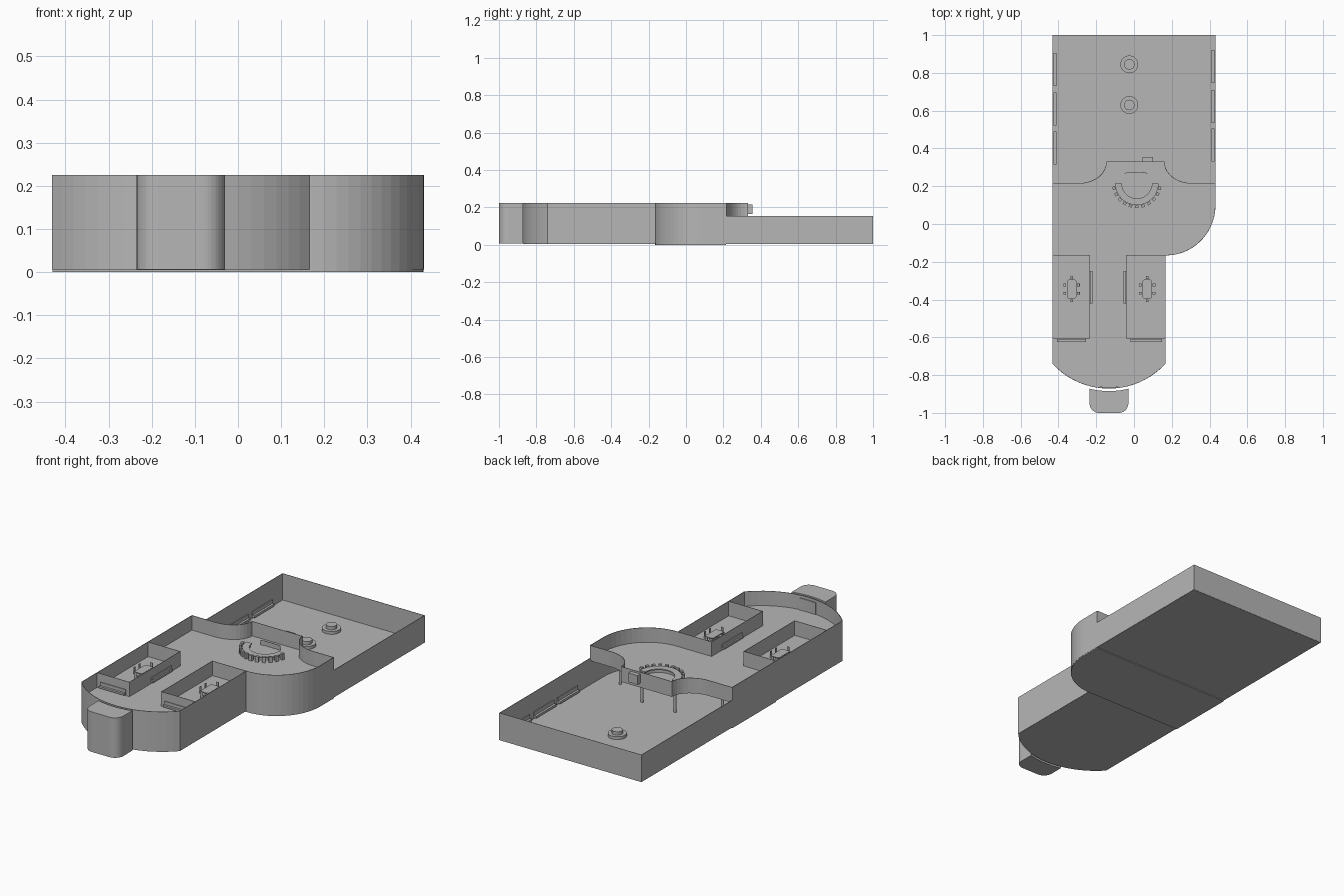
import bpy, bmesh, math

if "Cube" in bpy.data.objects:
    bpy.data.objects.remove(bpy.data.objects["Cube"])

# One stone-grey colour for everything
grey = bpy.data.materials.new("stone_grey")
grey.diffuse_color = (0.47, 0.47, 0.47, 1)
grey.use_nodes = True
grey.node_tree.nodes["Principled BSDF"].inputs["Base Color"].default_value = grey.diffuse_color

GROUND, UPPER, TOP, YARD_TOP = 0.01, 0.145, 0.225, 0.155


def finish(bm, name):
    bmesh.ops.recalc_face_normals(bm, faces=bm.faces)
    me = bpy.data.meshes.new(name)
    bm.to_mesh(me)
    bm.free()
    ob = bpy.data.objects.new(name, me)
    me.materials.append(grey)
    bpy.context.collection.objects.link(ob)
    return ob


def arc(cx, cy, rx, ry, a0, a1, n=16):
    out = []
    for i in range(n + 1):
        a = math.radians(a0 + (a1 - a0) * i / n)
        out.append((cx + rx * math.cos(a), cy + ry * math.sin(a)))
    return out


def slab(name, pts, z0, z1):
    """Closed prism over an outline."""
    bm = bmesh.new()
    f = bm.faces.new([bm.verts.new((x, y, z0)) for x, y in pts])
    ext = bmesh.ops.extrude_face_region(bm, geom=[f], use_keep_orig=True)
    verts = [g for g in ext["geom"] if isinstance(g, bmesh.types.BMVert)]
    bmesh.ops.translate(bm, verts=verts, vec=(0, 0, z1 - z0))
    return finish(bm, name)


def wall(name, pts, z0, z1, thick=0.003):
    """Thin upright wall along a path."""
    bm = bmesh.new()
    lo = [bm.verts.new((x, y, z0)) for x, y in pts]
    hi = [bm.verts.new((x, y, z1)) for x, y in pts]
    for i in range(len(pts) - 1):
        bm.faces.new((lo[i], lo[i + 1], hi[i + 1], hi[i]))
    ob = finish(bm, name)
    m = ob.modifiers.new("thickness", "SOLIDIFY")
    m.thickness, m.offset = thick, 0
    return ob


def box(name, x0, x1, y0, y1, z0, z1):
    return slab(name, [(x0, y0), (x1, y0), (x1, y1), (x0, y1)], z0, z1)


def disc(name, x, y, r, z0, z1, n=24):
    return slab(name, arc(x, y, r, r, 0, 360 - 360 / n, n - 1), z0, z1)


# Shared outline paths
CX, CY, R = -0.1325, -0.4645, 0.4055
half = math.degrees(math.asin(0.2975 / R))
bow = arc(CX, CY, R, R, 270 - half, 270 + half, 20)            # bowed front
corner = arc(0.17, 0.10, 0.26, 0.265, 270, 360, 14)            # rounded hall corner
left_cove = arc(-0.29, 0.33, 0.145, 0.115, 270, 360, 10)       # back wall coves
right_cove = arc(0.305, 0.33, 0.145, 0.115, 180, 270, 10)
back_edge = [(-0.43, 0.215)] + left_cove + right_cove + [(0.43, 0.215)]

# Ground floors
box("yard_floor", -0.43, 0.43, 0.215, 1.0, 0.005, GROUND)
slab("hall_ground_floor", [(-0.43, -0.165)] + corner + [(0.43, 0.215), (-0.43, 0.215)], 0, GROUND)
wing = bow + [(0.165, -0.165), (-0.43, -0.165)]
slab("wing_ground_floor", wing, 0.005, GROUND)

# Upper floors
slab("wing_upper_floor", wing, UPPER - 0.004, UPPER)
slab("hall_upper_floor", [(-0.43, -0.165)] + corner + back_edge[::-1], UPPER - 0.004, UPPER)

# Outer walls
wall("outer_wall", [(-0.43, 0.215)] + bow + [(0.165, -0.165)] + corner + [(0.43, 0.215)],
     0.006, TOP)
wall("back_parapet", back_edge, UPPER - 0.004, TOP)
wall("yard_wall", [(-0.43, 0.215), (-0.43, 1), (0.43, 1), (0.43, 0.215)], 0.006, YARD_TOP)

# Columns under the upper hall
for i, (x, y) in enumerate([(-0.10, 0.237), (0.10, 0.237), (-0.31, 0.126), (0.31, 0.126)]):
    disc(f"column_{i + 1}", x, y, 0.007, GROUND, UPPER, 12)

# Porch tower in front of the bowed wall
rb = 0.42
spread = math.degrees(math.asin(0.1025 / rb))
porch = (arc(-0.185, -0.95, 0.05, 0.05, 180, 270, 8) + arc(-0.08, -0.95, 0.05, 0.05, 270, 360, 8)
         + arc(CX, CY, rb, rb, 270 + spread, 270 - spread, 10))
slab("porch_tower", porch, 0.006, TOP)
wall("front_door", arc(CX, CY, R - 0.004, R - 0.004, 263, 277, 6), UPPER, UPPER + 0.065, 0.005)

# Corner rooms, each with a table, chairs and benches
for side, x0, x1, inner, s in (("left", -0.43, -0.235, -0.235, 1), ("right", -0.04, 0.165, -0.04, -1)):
    outer = x0 if s == 1 else x1
    wall(f"{side}_room_wall", [(outer, -0.605), (inner, -0.605), (inner, -0.165), (outer, -0.165)],
         UPPER, TOP)
    # bench on the corridor side
    a, b, c = inner + s * 0.003, inner + s * 0.007, inner + s * 0.015
    box(f"{side}_corridor_bench_back", min(a, b), max(a, b), -0.42, -0.25, UPPER + 0.006, UPPER + 0.035)
    box(f"{side}_corridor_bench_seat", min(b, c), max(b, c), -0.42, -0.25, UPPER + 0.008, UPPER + 0.018)
    # bench in front of the room
    box(f"{side}_front_bench_back", x0 + 0.022, x1 - 0.018, -0.612, -0.608, UPPER + 0.006, UPPER + 0.035)
    box(f"{side}_front_bench_seat", x0 + 0.022, x1 - 0.018, -0.624, -0.612, UPPER + 0.008, UPPER + 0.018)
    # table
    tx, ty = (-0.33, -0.345) if s == 1 else (0.07, -0.345)
    k = 0.008
    slab(f"{side}_table_top", [(tx - 0.025 + k, ty - 0.05), (tx + 0.025 - k, ty - 0.05),
         (tx + 0.025, ty - 0.05 + k), (tx + 0.025, ty + 0.05 - k), (tx + 0.025 - k, ty + 0.05),
         (tx - 0.025 + k, ty + 0.05), (tx - 0.025, ty + 0.05 - k), (tx - 0.025, ty - 0.05 + k)],
         UPPER + 0.02, UPPER + 0.025)
    box(f"{side}_table_leg", tx - 0.008, tx + 0.008, ty - 0.03, ty + 0.03, UPPER, UPPER + 0.02)
    # chairs: seat and back
    seats = [(dx, dy) for dx in (-1, 1) for dy in (-0.022, 0.022)] + [(0, -0.062), (0, 0.062)]
    for i, (dx, dy) in enumerate(seats):
        px, py = tx + dx * 0.036, ty + dy
        box(f"{side}_chair_{i + 1}", px - 0.007, px + 0.007, py - 0.007, py + 0.007, UPPER, UPPER + 0.014)
        if dx:
            e = px + dx * 0.0055
            box(f"{side}_chair_back_{i + 1}", e - 0.0015, e + 0.0015, py - 0.007, py + 0.007,
                UPPER + 0.014, UPPER + 0.036)
        else:
            e = py + math.copysign(0.0055, dy)
            box(f"{side}_chair_back_{i + 1}", px - 0.007, px + 0.007, e - 0.0015, e + 0.0015,
                UPPER + 0.014, UPPER + 0.036)

# Curved desk in the hall with stools round it
DX, DY = 0.015, 0.215
slab("curved_desk", arc(DX, DY, 0.115, 0.115, 180, 360, 20) + arc(DX, DY, 0.08, 0.08, 360, 180, 20),
     UPPER + 0.018, UPPER + 0.024)
slab("desk_base", arc(DX, DY, 0.10, 0.10, 180, 360, 20) + arc(DX, DY, 0.09, 0.09, 360, 180, 20),
     UPPER, UPPER + 0.018)
for i in range(11):
    a = math.radians(192 + 15.6 * i)
    ob = box(f"stool_{i + 1}", -0.007, 0.007, -0.009, 0.009, UPPER, UPPER + 0.03)
    ob.location = (DX + 0.124 * math.cos(a), DY + 0.124 * math.sin(a), 0)
    ob.rotation_euler.z = a

# Thin screen behind the desk and the box on the parapet
wall("desk_screen", [(-0.05, 0.268), (-0.03, 0.273), (0.05, 0.273), (0.07, 0.268)],
     UPPER, UPPER + 0.025)
box("parapet_box", 0.045, 0.10, 0.33, 0.355, 0.165, 0.215)

# Yard fountains
for i, y in enumerate((0.63, 0.845)):
    disc(f"fountain_basin_{i + 1}", -0.025, y, 0.047, GROUND, GROUND + 0.016)
    disc(f"fountain_core_{i + 1}", -0.025, y, 0.028, GROUND, GROUND + 0.034)

# Yard benches along both side walls
for side, s, shift in (("left", -1, -0.015), ("right", 1, 0)):
    for i, y in enumerate((0.418, 0.623, 0.833)):
        xs = sorted((s * 0.427, s * 0.423))
        xt = sorted((s * 0.423, s * 0.411))
        lo, hi = y + shift - 0.087, y + shift + 0.087
        box(f"{side}_yard_bench_back_{i + 1}", *xs, lo, hi, GROUND + 0.006, GROUND + 0.04)
        box(f"{side}_yard_bench_seat_{i + 1}", *xt, lo, hi, GROUND + 0.008, GROUND + 0.02)
